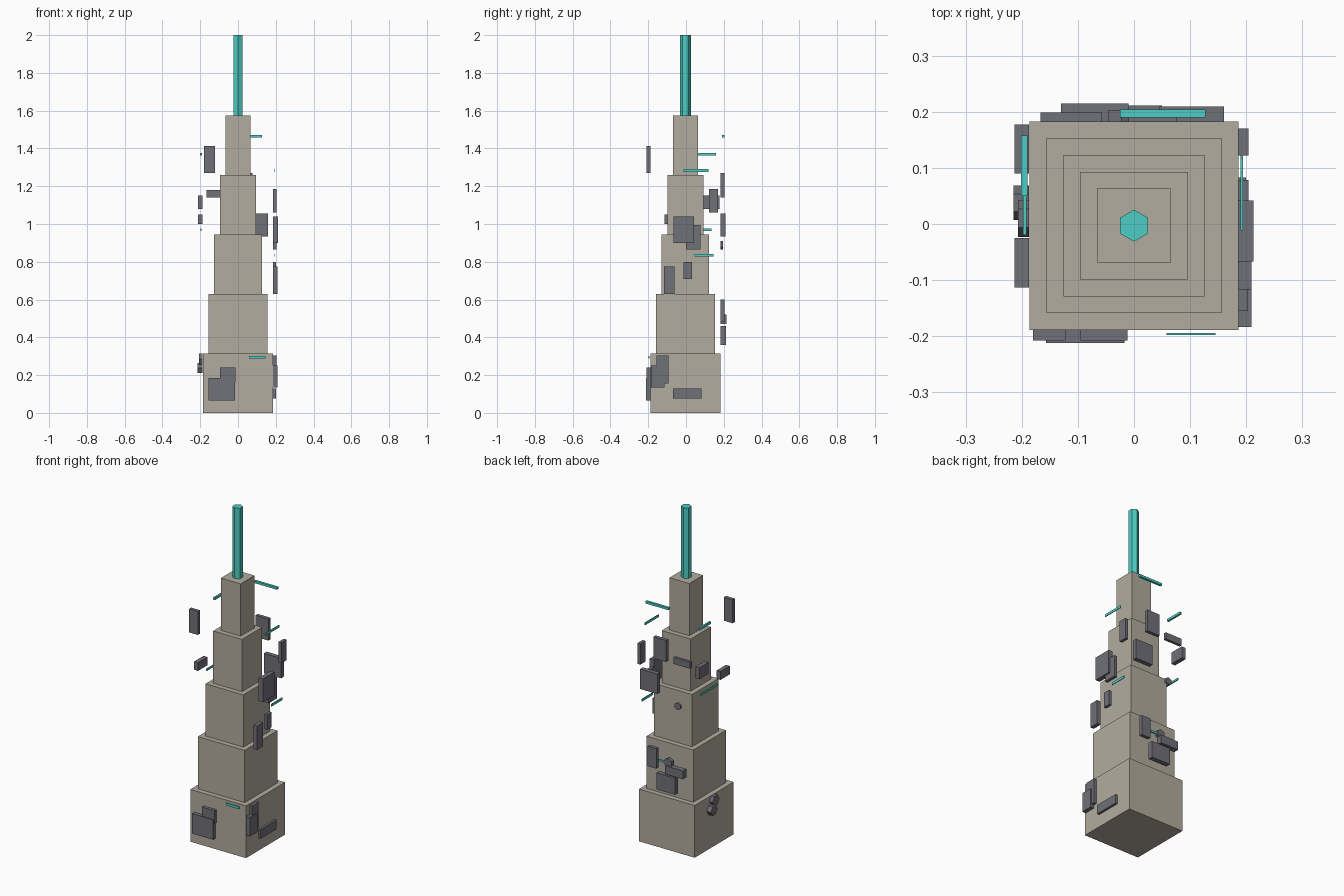
import bpy, bmesh, math
from mathutils import Matrix, Vector

if "Cube" in bpy.data.objects:
    bpy.data.objects.remove(bpy.data.objects["Cube"])

CY = -0.003  # tower axis sits slightly forward of the bounding box centre


def material(name, rgb):
    m = bpy.data.materials.new(name)
    m.diffuse_color = (*rgb, 1)
    m.use_nodes = True
    m.node_tree.nodes["Principled BSDF"].inputs["Base Color"].default_value = m.diffuse_color
    return m


STONE = material("warm_stone", (0.445, 0.413, 0.342))
SLATE = material("slate_grey", (0.162, 0.162, 0.188))
TEAL = material("teal_glow", (0.076, 0.610, 0.552))


def finish(name, bm, mat):
    me = bpy.data.meshes.new(name)
    bm.to_mesh(me)
    bm.free()
    me.materials.append(mat)
    ob = bpy.data.objects.new(name, me)
    bpy.context.collection.objects.link(ob)
    return ob


def box(name, x, y, z, mat):
    """Box given as (min, max) ranges on each axis."""
    bm = bmesh.new()
    bmesh.ops.create_cube(bm, size=1)
    for v in bm.verts:
        v.co = Vector([(a + b) / 2 + c * (b - a) for c, (a, b) in zip(v.co, (x, y, z))])
    return finish(name, bm, mat)


def hexagon(name, centre, r, depth, rot, mat):
    bm = bmesh.new()
    bmesh.ops.create_cone(bm, cap_ends=True, segments=6, radius1=r, radius2=r, depth=depth,
                          matrix=Matrix.Translation(centre) @ rot)
    return finish(name, bm, mat)


def on_side(name, side, u, z, out, mat, inner=None):
    """Box on a side of the tower: u runs along the side, out is its outer distance."""
    sign = 1 if side[0] == "+" else -1
    if inner is None:
        inner = {"+x": 0.185, "-x": 0.187, "+y": 0.182, "-y": 0.188}[side]
    d = tuple(sorted((sign * inner, sign * out)))
    return box(name, d, u, z, mat) if side[1] == "x" else box(name, u, d, z, mat)


# Stepped tower
H = 0.315
for i, r in enumerate((0.186, 0.156, 0.126, 0.096, 0.066)):
    box(f"tower_tier_{i + 1}", (-r, r), (CY - r, CY + r), (i * H, (i + 1) * H), STONE)

# Six-sided spire, corners pointing front and back
hexagon("spire", (0, CY, (1.575 + 2) / 2), 0.0285, 0.425, Matrix.Identity(4), TEAL)

# Wall panels: side, range along side, height range, outer distance
panels = [
    ("-y", (-0.157, -0.017), (0.065, 0.185), 0.212),
    ("-y", (-0.095, -0.012), (0.16, 0.24), 0.208),
    ("-y", (-0.18, -0.122), (1.27, 1.412), 0.208),
    ("-x", (-0.113, -0.025), (1.0, 1.05), 0.213),
    ("-x", (0.09, 0.177), (1.08, 1.15), 0.213),
    ("+y", (-0.01, 0.076), (1.14, 1.27), 0.203),
    ("+y", (0.045, 0.16), (0.935, 1.055), 0.209),
    ("+y", (-0.167, -0.057), (1.14, 1.18), 0.199),
    ("+y", (0.055, 0.115), (0.48, 0.6), 0.203),
    ("+y", (-0.13, -0.01), (0.47, 0.52), 0.215),
    ("+y", (-0.075, 0.05), (0.36, 0.46), 0.211),
    ("+x", (0.122, 0.17), (1.06, 1.185), 0.204),
    ("+x", (-0.067, 0.042), (0.9, 1.04), 0.213),
    ("+x", (0.0, 0.078), (0.865, 0.995), 0.204),
    ("+x", (-0.012, 0.032), (0.71, 0.8), 0.202),
    ("+x", (-0.117, -0.06), (0.63, 0.775), 0.209),
    ("+x", (-0.155, -0.093), (0.155, 0.305), 0.203),
    ("+x", (-0.184, -0.115), (0.135, 0.25), 0.209),
    ("+x", (-0.07, 0.083), (0.075, 0.13), 0.2),
]
for i, (side, u, z, out) in enumerate(panels):
    on_side(f"wall_panel_{i + 1}", side, u, z, out, SLATE)

# Hexagonal vents on the left and back walls
to_x = Matrix.Rotation(math.pi / 2, 4, "Y")
to_y = Matrix.Rotation(math.pi / 2, 4, "X")
hexagon("left_vent_1", (-0.197, 0.01, 0.285), 0.033, 0.02, to_x, SLATE)
hexagon("left_vent_2", (-0.201, 0.038, 0.237), 0.031, 0.028, to_x, SLATE)
hexagon("back_vent_1", (-0.08, 0.189, 0.888), 0.022, 0.012, to_y, SLATE)
hexagon("back_vent_2", (-0.022, 0.192, 0.535), 0.028, 0.02, to_y, SLATE)

# Thin glowing strips: side, range along side, height range, inner and outer distance
strips = [
    ("-y", (0.058, 0.145), (0.287, 0.302), 0.194, 0.198),
    ("-x", (0.05, 0.158), (1.363, 1.377), 0.19, 0.201),
    ("-x", (-0.02, 0.135), (0.963, 0.975), 0.192, 0.198),
    ("+y", (-0.025, 0.127), (1.457, 1.471), 0.19, 0.204),
    ("+y", (-0.045, 0.045), (0.525, 0.537), 0.19, 0.198),
    ("+x", (-0.012, 0.118), (1.276, 1.291), 0.19, 0.194),
    ("+x", (0.045, 0.145), (0.827, 0.842), 0.19, 0.194),
]
for i, (side, u, z, inner, out) in enumerate(strips):
    on_side(f"light_strip_{i + 1}", side, u, z, out, TEAL, inner)
